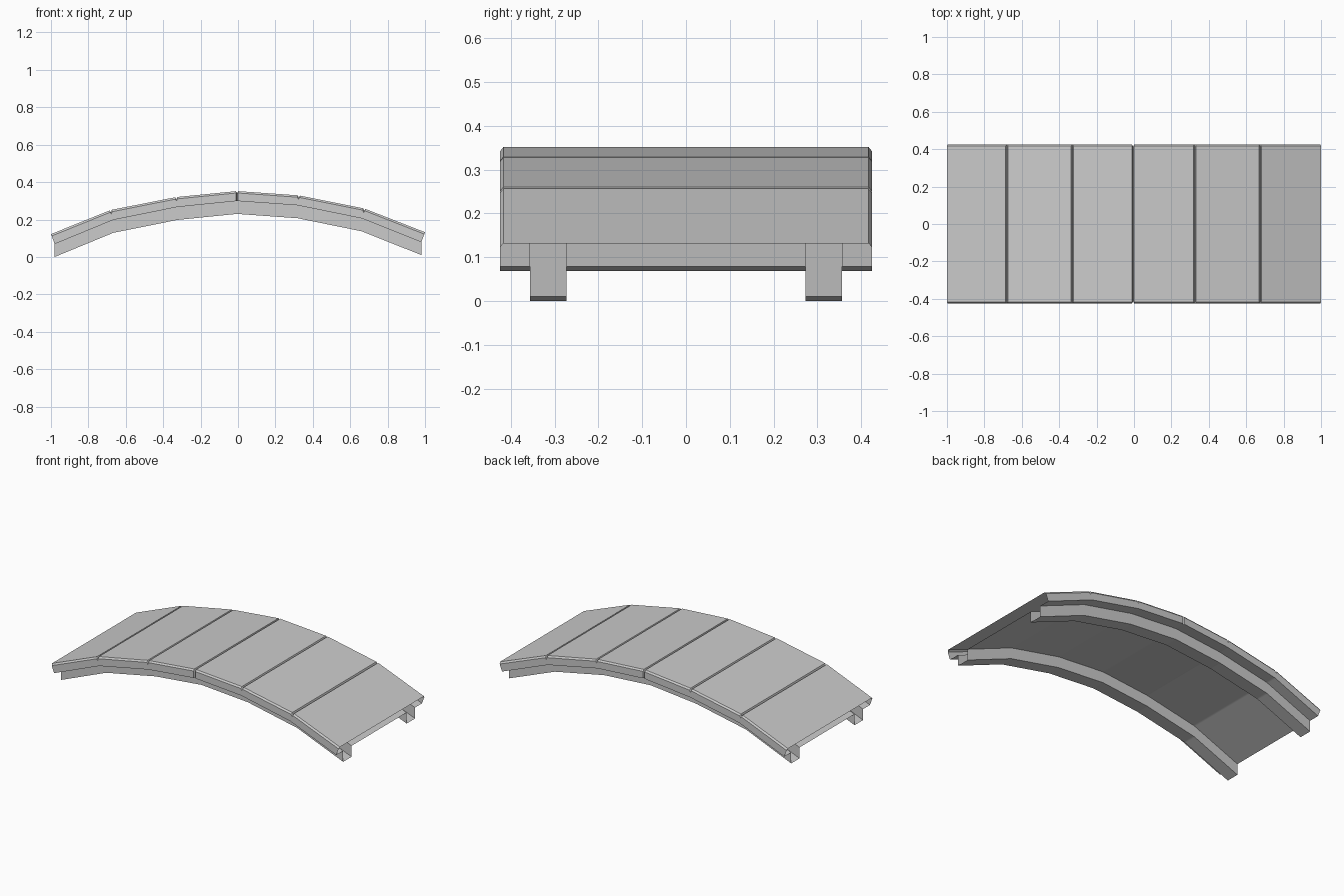
import bpy, bmesh

if "Cube" in bpy.data.objects:
    bpy.data.objects.remove(bpy.data.objects["Cube"])

# Arched top line of the deck (x, z)
ARCH = [(-1, .125), (-.68, .254), (-.33, .323), (-.005, .355),
        (.325, .332), (.675, .262), (1, .135)]
GAP = .006     # half width of the seams between planks
DEPTH = .012   # depth of the seams

# Half cross-section (y, drop from top): chamfered deck edge and hanging beam
HALF = [(.417, 0), (.425, .010), (.425, .053), (.356, .053),
        (.356, .122), (.273, .122), (.273, .053)]
SECTION = HALF + [(-y, d) for y, d in reversed(HALF)]


def height(x):
    for (x0, z0), (x1, z1) in zip(ARCH, ARCH[1:]):
        if x <= x1:
            return z0 + (z1 - z0) * (x - x0) / (x1 - x0)
    return ARCH[-1][1]


# Stations along the arch: (x, seam depth, side slit depth)
stations = [(ARCH[0][0], 0, 0)]
for x, z in ARCH[1:-1]:
    slit = .012 if abs(x) < .1 else 0
    stations += [(x - GAP, 0, 0), (x, DEPTH, slit), (x + GAP, 0, 0)]
stations.append((ARCH[-1][0], 0, 0))

# Sweep the section along the arch; the two ends stay open
bm = bmesh.new()
rings = []
for x, seam, slit in stations:
    ring = []
    for y, d in SECTION:
        lean = 1 - .02 * min(d / .053, 1)
        drop = d + (seam if d < .02 else 0)
        side = y - (slit if y > 0 else -slit) if abs(y) > .4 else y
        ring.append(bm.verts.new((x * lean, side, height(x) - drop)))
    rings.append(ring)
n = len(SECTION)
for a, b in zip(rings, rings[1:]):
    for i in range(n):
        j = (i + 1) % n
        bm.faces.new((a[i], a[j], b[j], b[i]))
bmesh.ops.recalc_face_normals(bm, faces=bm.faces)
# Make sure the deck faces up
top = max(bm.faces, key=lambda f: f.calc_area() * (f.calc_center_median().z > .2))
deck = [f for f in bm.faces if all(v.co.z > height(v.co.x) - .001 for v in f.verts)]
if deck and sum(f.normal.z for f in deck) < 0:
    bmesh.ops.reverse_faces(bm, faces=bm.faces)
# Stand on the ground
low = min(v.co.z for v in bm.verts)
bmesh.ops.translate(bm, verts=bm.verts, vec=(0, 0, -low))

mesh = bpy.data.meshes.new("arched_bridge_deck")
bm.to_mesh(mesh)
bm.free()
bridge = bpy.data.objects.new("arched_bridge_deck", mesh)
bpy.context.collection.objects.link(bridge)
bpy.context.view_layer.objects.active = bridge
bridge.select_set(True)
bpy.ops.object.shade_smooth_by_angle(angle=.52)
